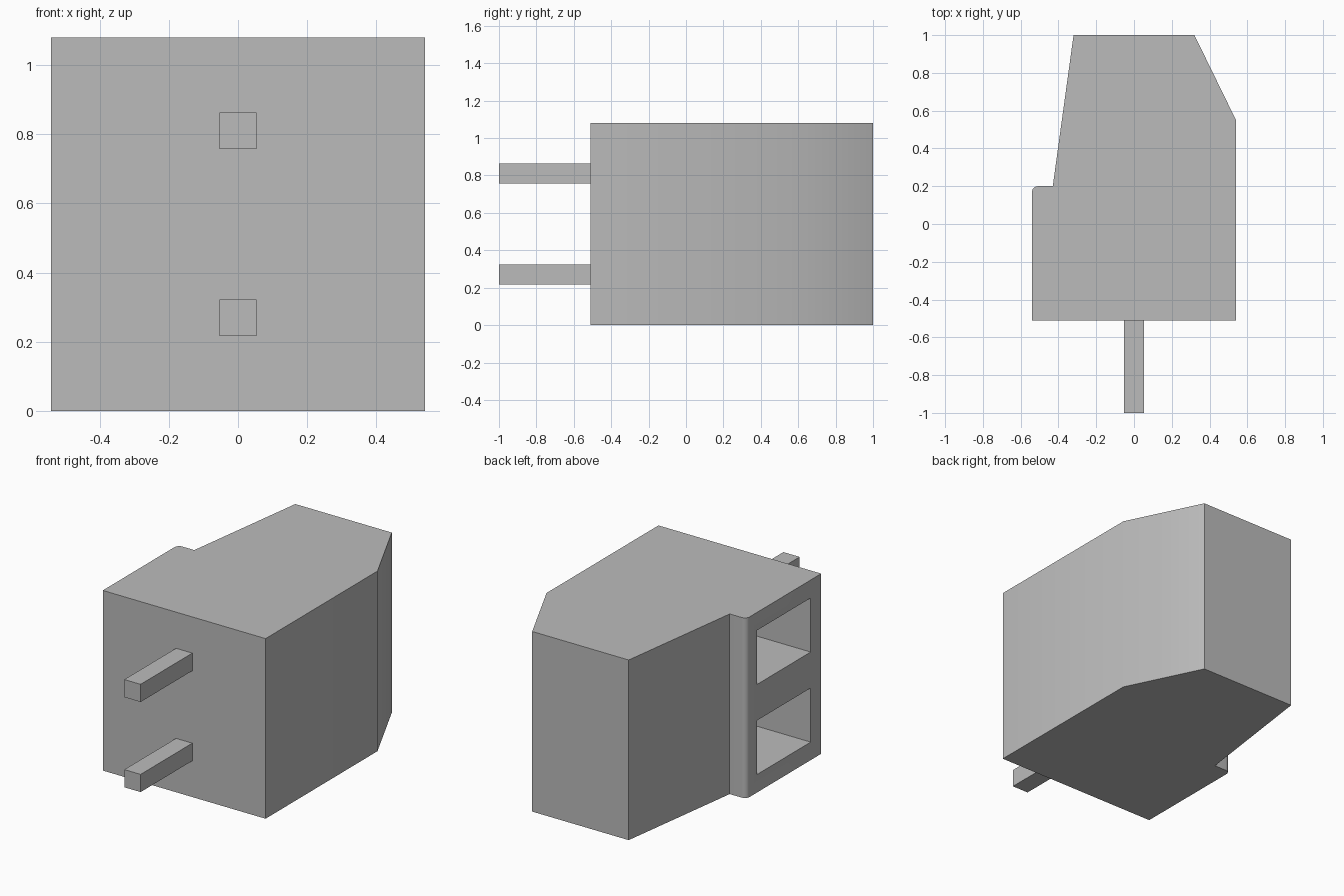
import bpy, bmesh, math
from mathutils import Vector

cube = bpy.data.objects.get("Cube")
if cube:
    bpy.data.objects.remove(cube, do_unlink=True)

HEIGHT = 1.08
PIN_LEVELS = (0.27, 0.81)

grey = bpy.data.materials.new("plain grey")
grey.use_nodes = True
colour = (0.5, 0.5, 0.5, 1)
grey.diffuse_color = colour
grey.node_tree.nodes["Principled BSDF"].inputs["Base Color"].default_value = colour


def add_object(name, bm):
    mesh = bpy.data.meshes.new(name)
    bmesh.ops.recalc_face_normals(bm, faces=bm.faces)
    bm.to_mesh(mesh)
    bm.free()
    mesh.materials.append(grey)
    obj = bpy.data.objects.new(name, mesh)
    bpy.context.collection.objects.link(obj)
    return obj


def box(name, low, high):
    bm = bmesh.new()
    bmesh.ops.create_cube(bm, size=1)
    low, high = Vector(low), Vector(high)
    for v in bm.verts:
        v.co = (low + high) / 2 + v.co * (high - low)
    return add_object(name, bm)


# Housing: extruded plan outline with a rounded lip beside the wire entries
outline = [(-0.54, -0.51), (0.54, -0.51), (0.54, 0.55), (0.32, 1.0),
           (-0.32, 1.0), (-0.43, 0.2), (-0.51, 0.2)]
for i in range(1, 6):
    a = math.radians(90 + 15 * i)
    outline.append((-0.51 + 0.03 * math.cos(a), 0.17 + 0.03 * math.sin(a)))
outline.append((-0.54, 0.17))
bm = bmesh.new()
base = bm.faces.new([bm.verts.new((x, y, 0)) for x, y in outline])
side = bmesh.ops.extrude_face_region(bm, geom=[base])
bmesh.ops.translate(bm, vec=(0, 0, HEIGHT),
                    verts=[g for g in side["geom"] if isinstance(g, bmesh.types.BMVert)])
housing = add_object("housing", bm)

# Wire entries: square pockets in the right side
for level in PIN_LEVELS:
    cutter = box("wire_entry_cutter", (-0.7, -0.41, level - 0.162), (0.1, 0.1, level + 0.162))
    cutter.hide_render = True
    cutter.hide_set(True)
    cut = housing.modifiers.new("wire_entry", "BOOLEAN")
    cut.operation = "DIFFERENCE"
    cut.solver = "EXACT"
    cut.object = cutter

bpy.ops.object.select_all(action="DESELECT")
housing.select_set(True)
bpy.context.view_layer.objects.active = housing
for cut in list(housing.modifiers):
    cutter = cut.object
    bpy.ops.object.modifier_apply(modifier=cut.name)
    bpy.data.objects.remove(cutter, do_unlink=True)
bpy.ops.object.shade_smooth_by_angle(angle=math.radians(30))

# Solder pins at the front
for name, level in zip(("lower_pin", "upper_pin"), PIN_LEVELS):
    box(name, (-0.054, -1.0, level - 0.053), (0.054, -0.5, level + 0.053))
